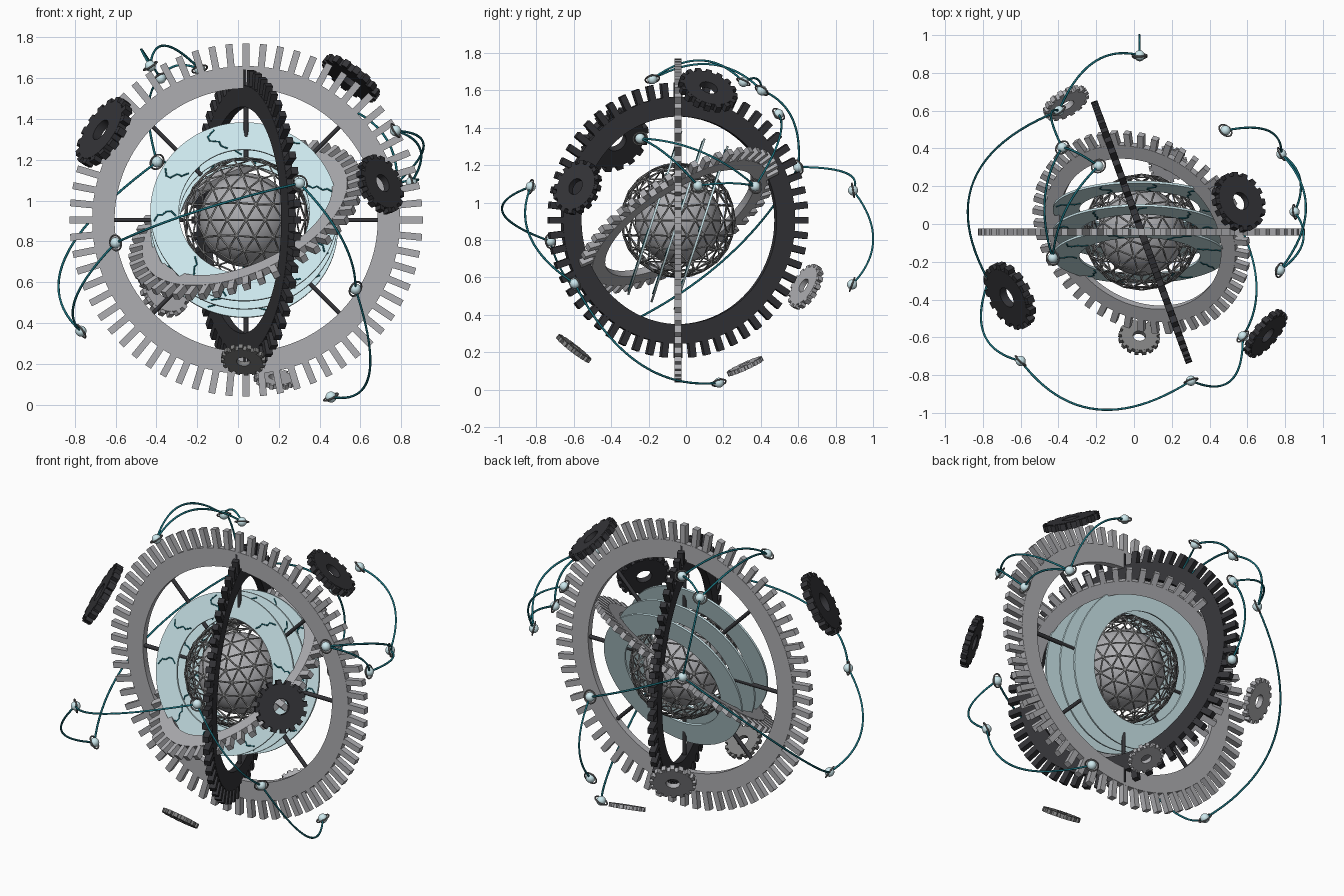
import bpy, bmesh, math, random
from mathutils import Vector, Matrix

if "Cube" in bpy.data.objects:
    bpy.data.objects.remove(bpy.data.objects["Cube"])

random.seed(4)
C = Vector((0.04, -0.043, 0.905))


def mat(name, c):
    m = bpy.data.materials.new(name)
    m.diffuse_color = (*c, 1)
    m.use_nodes = True
    m.node_tree.nodes["Principled BSDF"].inputs["Base Color"].default_value = m.diffuse_color
    return m


DARK = mat("dark_metal", (0.035, 0.035, 0.04))
MID = mat("mid_metal", (0.22, 0.22, 0.22))
LIGHT = mat("light_metal", (0.42, 0.42, 0.44))
GLASS = mat("pale_blue", (0.62, 0.82, 0.86))
TEAL = mat("teal", (0.01, 0.16, 0.2))


def place(loc, normal):
    q = Vector(normal).normalized().to_track_quat('Z', 'Y')
    return Matrix.Translation(loc) @ q.to_matrix().to_4x4()


def finish(name, bm, M, material):
    me = bpy.data.meshes.new(name)
    bmesh.ops.recalc_face_normals(bm, faces=bm.faces)
    bm.to_mesh(me)
    bm.free()
    ob = bpy.data.objects.new(name, me)
    bpy.context.collection.objects.link(ob)
    ob.matrix_world = M
    if material:
        me.materials.append(material)
    bpy.context.view_layer.objects.active = ob
    ob.select_set(True)
    bpy.ops.object.shade_smooth_by_angle(angle=math.radians(30))
    ob.select_set(False)
    return ob


# flat annulus with optional block teeth, axis along local z
def gear(name, loc, normal, ri, ro, h, material, teeth=0, rt=0, tw=0, seg=96):
    bm = bmesh.new()
    prof = [(ri, -h / 2), (ro, -h / 2), (ro, h / 2), (ri, h / 2)]
    rings = []
    for i in range(seg):
        a = 2 * math.pi * i / seg
        rings.append([bm.verts.new((r * math.cos(a), r * math.sin(a), z)) for r, z in prof])
    for i in range(seg):
        p, q = rings[i], rings[(i + 1) % seg]
        for j in range(4):
            k = (j + 1) % 4
            bm.faces.new((p[j], q[j], q[k], p[k]))
    for i in range(teeth):
        r0 = ro - 0.006
        M = (Matrix.Rotation(2 * math.pi * i / teeth, 4, 'Z')
             @ Matrix.Translation(((r0 + rt) / 2, 0, 0))
             @ Matrix.Diagonal((rt - r0, tw, h * 0.95, 1)))
        bmesh.ops.create_cube(bm, size=1, matrix=M)
    return finish(name, bm, place(loc, normal), material)


def tube(name, lines, radius, material, M=Matrix()):
    cu = bpy.data.curves.new(name, 'CURVE')
    cu.dimensions = '3D'
    cu.bevel_depth = radius
    cu.bevel_resolution = 1
    cu.use_fill_caps = True
    for pts in lines:
        s = cu.splines.new('POLY')
        s.points.add(len(pts) - 1)
        for p, v in zip(s.points, pts):
            p.co = (*v, 1)
    cu.materials.append(material)
    ob = bpy.data.objects.new(name, cu)
    bpy.context.collection.objects.link(ob)
    ob.matrix_world = M


# three nested toothed rings
gear("outer_ring", C, (0, 1, 0), 0.645, 0.755, 0.038, LIGHT, 64, 0.866, 0.034, 128)
gear("dark_ring", C, (0.94, 0.342, 0), 0.555, 0.66, 0.038, DARK, 56, 0.737, 0.036, 128)
gear("inner_ring", C, (-0.366, -0.5, 0.785), 0.46, 0.54, 0.038, LIGHT, 48, 0.612, 0.034, 128)

# spokes of the outer ring
spokes = []
for i in range(8):
    d = Vector((math.cos(i * math.pi / 4), 0, math.sin(i * math.pi / 4)))
    spokes.append([C + d * 0.31, C + d * 0.66])
tube("spokes", spokes, 0.012, DARK)

# core sphere and its wire cage
bm = bmesh.new()
bmesh.ops.create_uvsphere(bm, u_segments=48, v_segments=24, radius=0.23)
finish("core_sphere", bm, Matrix.Translation(C), LIGHT)
bm = bmesh.new()
bmesh.ops.create_icosphere(bm, subdivisions=3, radius=0.305)
cage = finish("wire_cage", bm, Matrix.Translation(C), MID)
w = cage.modifiers.new("wire", 'WIREFRAME')
w.thickness = 0.01

# three stacked pale discs with zigzag circuit lines on the front face
tilt = math.radians(18)
n = Vector((0, -math.cos(tilt), math.sin(tilt)))
for k, off in enumerate((-0.13, 0, 0.13)):
    loc = C + Vector((-0.01, 0, 0)) + n * off
    gear(f"disc_{k}", loc, n, 0.32, 0.46, 0.012, GLASS)
    cracks = []
    for i in range(9):
        a = 2 * math.pi * (i + 0.3 * k) / 9
        pts = []
        for j in range(6):
            r = 0.335 + 0.022 * j
            pts.append((r * math.cos(a), r * math.sin(a), 0.007))
            if j % 2 == 0:
                a += random.choice((-1, 1)) * random.uniform(0.04, 0.11)
        cracks.append(pts)
    tube(f"disc_lines_{k}", cracks, 0.004, TEAL, place(loc, n))

# loose floating gears: position, axis, radius, material
loose = [((-0.657, -0.38, 1.336), (0.75, 0.4, -0.5), 0.188, DARK),
         ((0.554, 0.116, 1.6), (0.57, 0.3, 0.76), 0.162, DARK),
         ((0.697, -0.58, 1.08), (0.72, -0.6, 0.34), 0.15, DARK),
         ((0.027, -0.6, 0.22), (0.1, 0.6, 0.78), 0.11, MID),
         ((-0.36, 0.64, 0.55), (0.45, -0.76, 0.45), 0.13, LIGHT),
         ((0.18, 0.316, 0.125), (0.1, -0.4, 0.88), 0.103, LIGHT)]
for i, (p, ax, r, m) in enumerate(loose):
    gear(f"loose_gear_{i}", p, ax, r * 0.3, r * 0.86, 0.24 * r, m, 16, r, 0.2 * r, 48)

# orbiting nodes
nodes = {'A': (-0.43, -0.18, 1.66), 'b': (-0.38, 0.405, 1.60), 'c': (-0.188, 0.307, 1.645),
         'B': (-0.397, 0.6, 1.19), 'a1': (0.03, 0.893, 1.065), 'a2': (0.03, 0.888, 0.562),
         'D': (-0.77, -0.3, 0.36), 'E': (0.456, 0.176, 0.037), 'F': (0.576, -0.595, 0.567),
         'G': (0.302, -0.83, 1.085), 'H': (0.772, -0.245, 1.343), 'I': (0.85, 0.064, 1.09),
         'i': (0.78, 0.37, 1.087), 'h': (0.484, 0.495, 1.473), 'e': (-0.6, -0.725, 0.793)}
nodes = {k: Vector(v) for k, v in nodes.items()}
for k, (nm, p) in enumerate(nodes.items()):
    bm = bmesh.new()
    bmesh.ops.create_uvsphere(bm, u_segments=20, v_segments=12, radius=0.027)
    finish(f"node_{k}", bm, Matrix.Translation(p), GLASS)
    bpy.ops.mesh.primitive_torus_add(major_segments=28, minor_segments=8,
                                     major_radius=0.038, minor_radius=0.0045)
    t = bpy.context.object
    t.name = f"node_halo_{k}"
    t.matrix_world = place(p, p - C)
    t.data.materials.append(MID)
    bpy.ops.object.shade_smooth_by_angle()
    t.select_set(False)

# bowed filaments joining the nodes
links = ["A c", "A b", "c b", "b B", "B a1", "a1 a2", "B D", "D e", "e G", "G F", "F E",
         "H I", "H i", "I i", "i h"]
arcs = []
for l in links:
    p, q = (nodes[s] for s in l.split())
    mid = (p + q) / 2
    ctl = mid + (mid - C).normalized() * (p - q).length * 0.44
    arcs.append([p * (1 - t) ** 2 + ctl * 2 * t * (1 - t) + q * t * t
                 for t in (i / 24 for i in range(25))])
tube("filaments", arcs, 0.006, TEAL)
